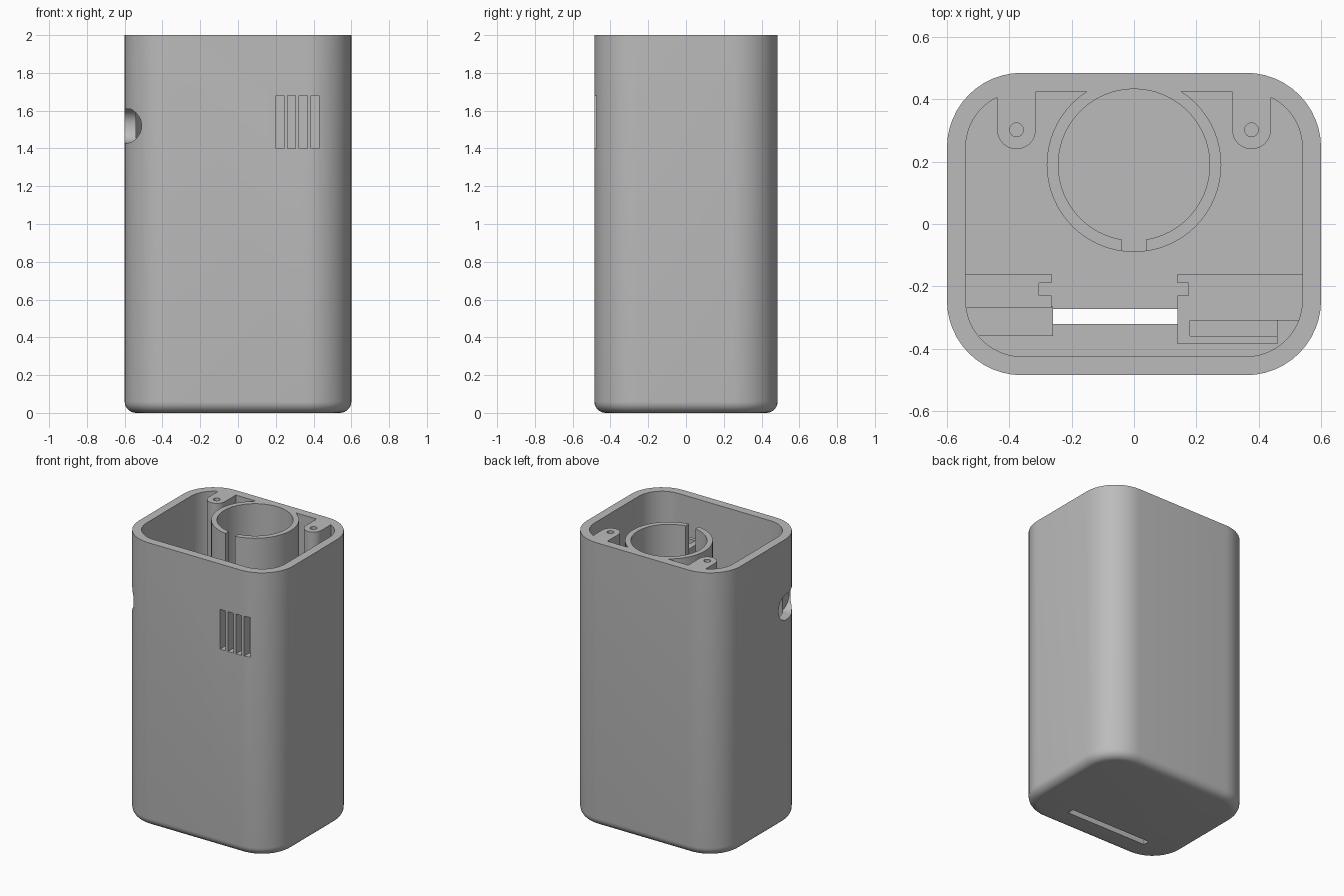
import bpy, bmesh
from math import sin, cos, pi

cube = bpy.data.objects.get("Cube")
if cube:
    bpy.data.objects.remove(cube, do_unlink=True)

grey = bpy.data.materials.new("matte_grey")
grey.use_nodes = True
colour = (0.5, 0.5, 0.5, 1)
grey.diffuse_color = colour
grey.node_tree.nodes["Principled BSDF"].inputs["Base Color"].default_value = colour


def rounded(hx, hy, r, steps=12):
    """Rounded rectangle profile, counter-clockwise."""
    pts = []
    for q, (sx, sy) in enumerate([(1, 1), (-1, 1), (-1, -1), (1, -1)]):
        for i in range(steps + 1):
            a = (q + i / steps) * pi / 2
            pts.append((sx * (hx - r) + r * cos(a), sy * (hy - r) + r * sin(a)))
    return pts


def circle(x, y, r, n=64):
    return [(x + r * cos(2 * pi * i / n), y + r * sin(2 * pi * i / n)) for i in range(n)]


def rect(x0, x1, y0, y1):
    return [(x0, y0), (x1, y0), (x1, y1), (x0, y1)]


def loft(name, rings):
    """Closed solid through (profile, height) rings."""
    bm = bmesh.new()
    loops = [[bm.verts.new((x, y, z)) for x, y in pts] for pts, z in rings]
    for lo, hi in zip(loops, loops[1:]):
        for i in range(len(lo)):
            j = (i + 1) % len(lo)
            bm.faces.new((lo[i], lo[j], hi[j], hi[i]))
    bm.faces.new(loops[0][::-1])
    bm.faces.new(loops[-1])
    bmesh.ops.recalc_face_normals(bm, faces=bm.faces)
    mesh = bpy.data.meshes.new(name)
    bm.to_mesh(mesh)
    bm.free()
    mesh.materials.append(grey)
    ob = bpy.data.objects.new(name, mesh)
    bpy.context.collection.objects.link(ob)
    return ob


def prism(pts, z0, z1):
    return loft("helper", [(pts, z0), (pts, z1)])


def combine(target, tool, op):
    """Apply a boolean and discard the helper solid."""
    mod = target.modifiers.new("bool", 'BOOLEAN')
    mod.operation, mod.object, mod.solver = op, tool, 'EXACT'
    deps = bpy.context.evaluated_depsgraph_get()
    deps.update()
    mesh = bpy.data.meshes.new_from_object(target.evaluated_get(deps))
    target.modifiers.clear()
    target.data = mesh
    bpy.data.objects.remove(tool, do_unlink=True)


def add(pts, z0, z1):
    combine(case, prism(pts, z0, z1), 'UNION')


def cut(pts, z0, z1):
    combine(case, prism(pts, z0, z1), 'DIFFERENCE')


HX, HY, R, WALL, FIL, TALL = 0.6, 0.485, 0.24, 0.06, 0.06, 2.1

# Outer body with rounded bottom edge
rings = []
for i in range(8):
    a = i / 7 * pi / 2
    d = FIL * (1 - sin(a))
    rings.append((rounded(HX - d, HY - d, R - d), FIL * (1 - cos(a))))
rings.append((rounded(HX, HY, R), TALL))
case = loft("case_body", rings)

# Main cavity
cut(rounded(HX - WALL, HY - WALL, R - WALL), WALL, 2.3)

# Round holder against the back wall, with a slit at its front
add(circle(0, 0.19, 0.28), 0.03, TALL)
cut(circle(0, 0.19, 0.243), WALL + 0.005, 2.3)
cut(rect(-0.038, 0.038, -0.15, 0.05), WALL + 0.005, 2.3)

# Screw posts with blind holes
for s in (-1, 1):
    cx, r = s * 0.377, 0.062
    arc = [(cx + r * cos(pi + pi * i / 16), 0.302 + r * sin(pi + pi * i / 16)) for i in range(17)]
    add(arc + [(cx + r, 0.45), (cx - r, 0.45)], 0.03, TALL)
    cut(circle(cx, 0.302, 0.022, 24), 1.6, 2.3)

# Left-hand board bracket on the -x wall
add(rect(-0.57, -0.265, -0.27, -0.16), 1.2, 1.43)
add(rect(-0.57, -0.26, -0.36, -0.265), 1.2, 1.34)
cut(rect(-0.305, -0.2, -0.23, -0.19), 1.1, 1.5)

# Sensor bracket behind the vents, with a pocket and a board groove
add(rect(0.14, 0.57, -0.31, -0.16), 1.3, 1.74)
add(rect(0.14, 0.46, -0.385, -0.30), 1.3, 1.74)
cut(rect(0.18, 0.47, -0.36, -0.31), 1.38, 1.9)
cut(rect(0.1, 0.175, -0.23, -0.19), 1.2, 1.9)

# Vent slots in the front wall
for i in range(4):
    x = 0.2 + i * 0.062
    cut(rect(x, x + 0.043, -0.6, -0.4), 1.4, 1.68)

# Long slot in the floor
cut(rect(-0.35, 0.28, -0.32, -0.273), -0.1, 0.2)

# Port opening through the -x wall near the front corner
port = loft("port_cutter", [(rounded(0.09, 0.128, 0.085), -0.1), (rounded(0.09, 0.128, 0.085), 0.1)])
for v in port.data.vertices:
    x, y, z = v.co
    v.co = (z - 0.6, y - 0.303, 1.52 - x)
port.data.update()
combine(case, port, 'DIFFERENCE')

# Level rim
cut(rect(-1, 1, -1, 1), 2.0, 2.6)

for ob in bpy.context.selected_objects:
    ob.select_set(False)
case.select_set(True)
bpy.context.view_layer.objects.active = case
bpy.ops.object.shade_smooth_by_angle(angle=0.52)
